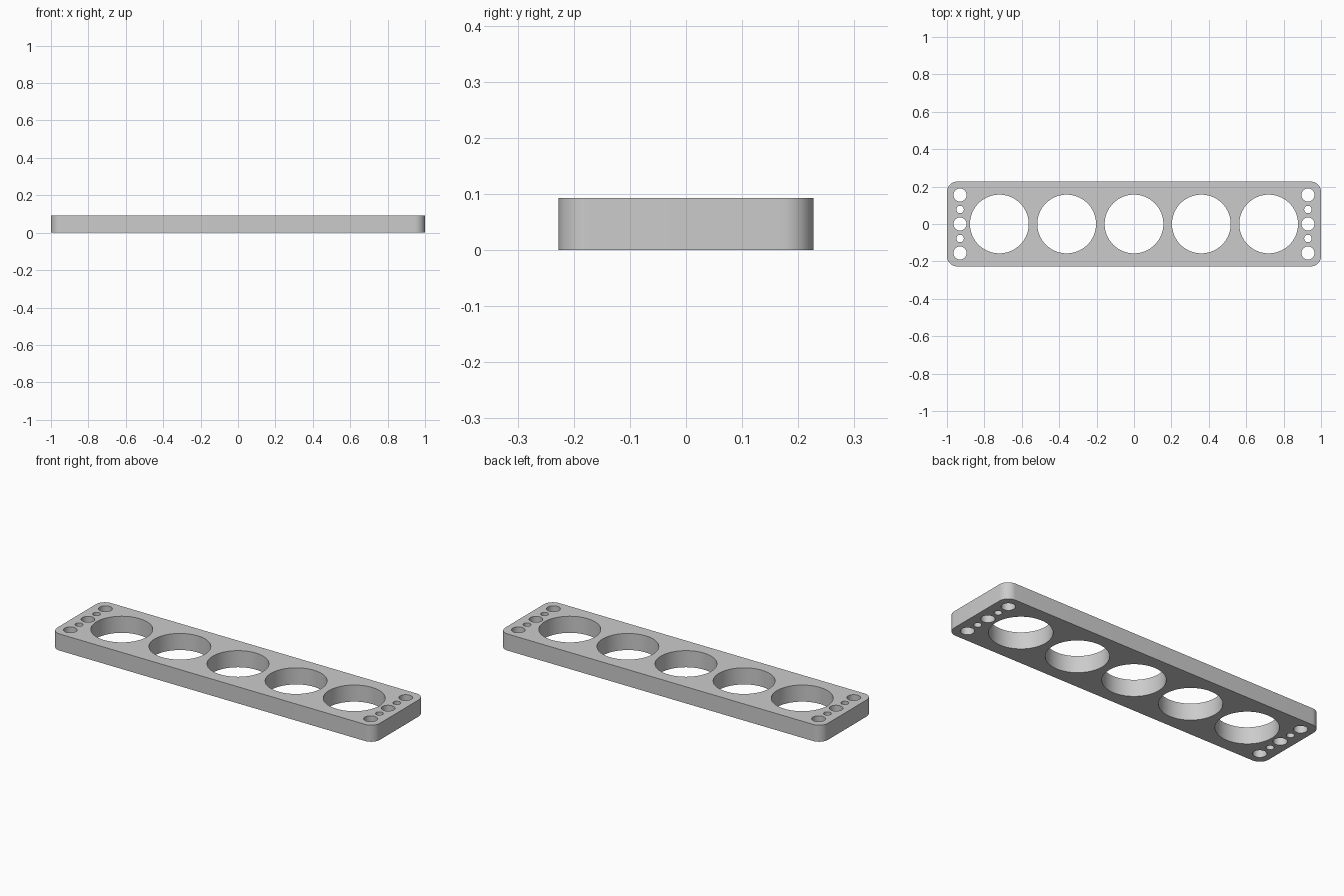
import bpy
import bmesh
from math import cos, sin, pi, radians

cube = bpy.data.objects.get("Cube")
if cube:
    bpy.data.objects.remove(cube, do_unlink=True)

HALF_LENGTH, HALF_WIDTH, HEIGHT, CORNER = 1.0, 0.227, 0.093, 0.055

grey = bpy.data.materials.new("plain_grey")
grey.use_nodes = True
colour = (0.6, 0.6, 0.6, 1)
grey.diffuse_color = colour
grey.node_tree.nodes["Principled BSDF"].inputs["Base Color"].default_value = colour


def arc(x, y, radius, start, sweep, steps):
    return [(x + radius * cos(start + sweep * i / steps),
             y + radius * sin(start + sweep * i / steps)) for i in range(steps + 1)]


def add_loop(bm, points):
    verts = [bm.verts.new((x, y, 0)) for x, y in points]
    for a, b in zip(verts, verts[1:] + verts[:1]):
        bm.edges.new((a, b))


def add_hole(bm, x, y, radius, sides):
    add_loop(bm, arc(x, y, radius, 0, 2 * pi, sides)[:-1])


bm = bmesh.new()

# Rounded outline
outline = []
for quarter, (sx, sy) in enumerate([(1, 1), (-1, 1), (-1, -1), (1, -1)]):
    outline += arc(sx * (HALF_LENGTH - CORNER), sy * (HALF_WIDTH - CORNER),
                   CORNER, quarter * pi / 2, pi / 2, 12)
add_loop(bm, outline)

# Row of five large holes
for i in range(-2, 3):
    add_hole(bm, i * 0.36, 0, 0.157, 72)

# Column of alternating mounting holes at each end
for side in (-1, 1):
    for i in range(-2, 3):
        add_hole(bm, side * 0.93, i * 0.0775, 0.02 if i % 2 else 0.035, 36)

# Fill around the holes and raise to full thickness
bmesh.ops.triangle_fill(bm, edges=bm.edges[:], use_beauty=True, normal=(0, 0, 1))
raised = bmesh.ops.extrude_face_region(bm, geom=bm.faces[:], use_keep_orig=True)
top = [v for v in raised["geom"] if isinstance(v, bmesh.types.BMVert)]
bmesh.ops.translate(bm, verts=top, vec=(0, 0, HEIGHT))
bmesh.ops.recalc_face_normals(bm, faces=bm.faces[:])

mesh = bpy.data.meshes.new("perforated_plate")
bm.to_mesh(mesh)
bm.free()
mesh.materials.append(grey)
plate = bpy.data.objects.new("perforated_plate", mesh)
bpy.context.collection.objects.link(plate)

# Smooth curved walls, keep rims sharp
bpy.ops.object.select_all(action="DESELECT")
plate.select_set(True)
bpy.context.view_layer.objects.active = plate
bpy.ops.object.shade_smooth_by_angle(angle=radians(30))
